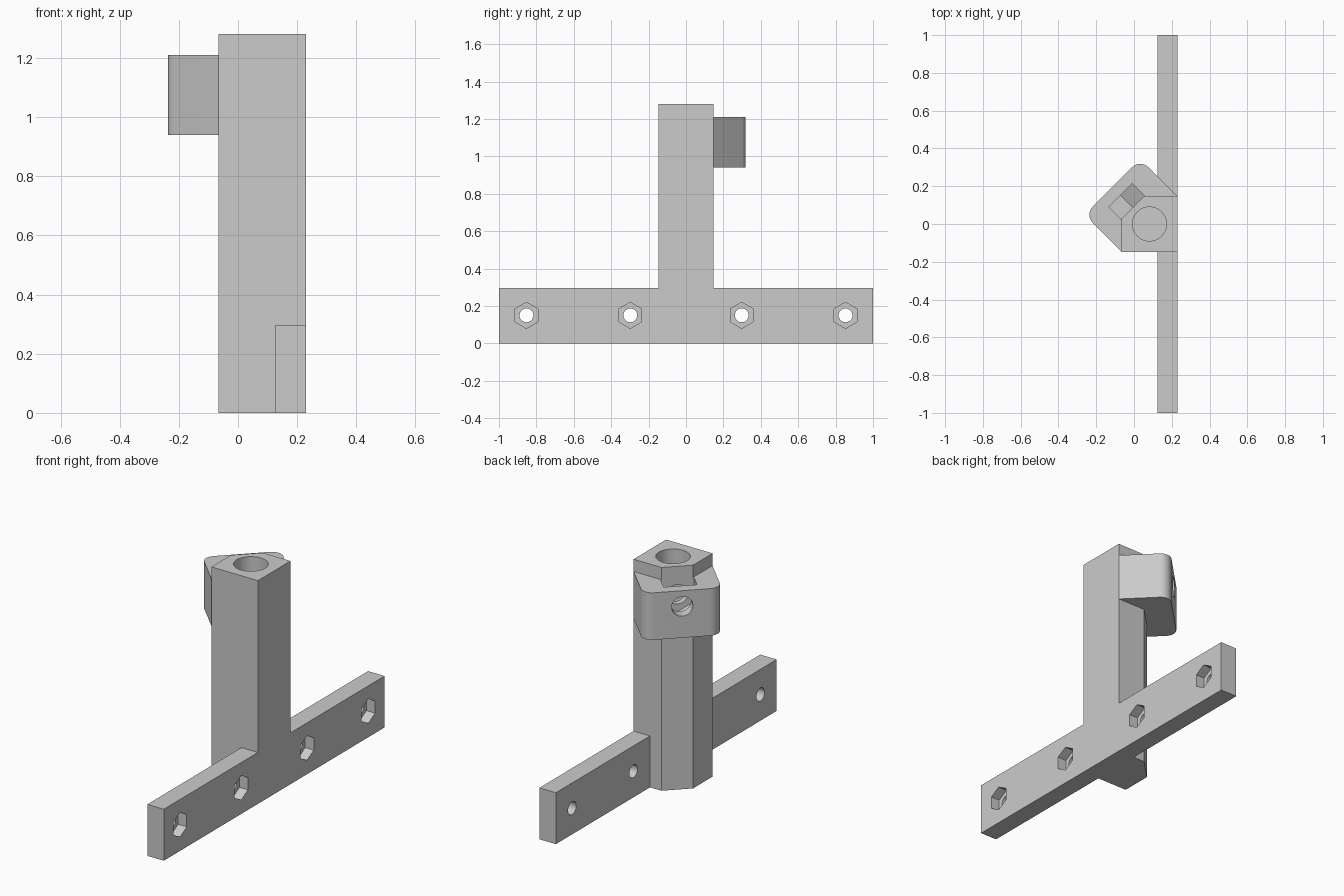
import bpy
import bmesh
from math import cos, sin, pi, radians
from mathutils import Matrix

if "Cube" in bpy.data.objects:
    bpy.data.objects.remove(bpy.data.objects["Cube"], do_unlink=True)

# Single plain grey plastic
grey = bpy.data.materials.new("plain_grey")
grey.use_nodes = True
grey.diffuse_color = (0.6, 0.6, 0.6, 1)
grey.node_tree.nodes["Principled BSDF"].inputs["Base Color"].default_value = grey.diffuse_color


def prism(name, points, low, high, matrix=Matrix()):
    """Extrude a flat outline between two heights, then place it."""
    bm = bmesh.new()
    face = bm.faces.new([bm.verts.new((x, y, low)) for x, y in points])
    side = bmesh.ops.extrude_face_region(bm, geom=[face])["geom"]
    for v in side:
        if isinstance(v, bmesh.types.BMVert):
            v.co.z = high
    bm.transform(matrix)
    bmesh.ops.recalc_face_normals(bm, faces=bm.faces)
    mesh = bpy.data.meshes.new(name)
    bm.to_mesh(mesh)
    bm.free()
    mesh.materials.append(grey)
    obj = bpy.data.objects.new(name, mesh)
    bpy.context.collection.objects.link(obj)
    return obj


def arc(cx, cy, r, start, end, n):
    steps = [radians(start + (end - start) * i / n) for i in range(n + 1)]
    return [(cx + r * cos(a), cy + r * sin(a)) for a in steps]


def ring(r, n):
    return arc(0, 0, r, 0, 360, n)[:-1]


def rect(x0, x1, y0, y1):
    return [(x0, y0), (x1, y0), (x1, y1), (x0, y1)]


def combine(target, other, operation):
    """Apply a boolean and remove the helper."""
    mod = target.modifiers.new(operation, 'BOOLEAN')
    mod.operation = operation
    mod.solver = 'EXACT'
    mod.object = other
    bpy.context.view_layer.objects.active = target
    bpy.ops.object.modifier_apply(modifier=mod.name)
    bpy.data.objects.remove(other, do_unlink=True)


MID = 0.082            # post axis along x
HALF = 0.1475          # half the post width
LEFT, RIGHT = MID - HALF, MID + HALF
CUT = 0.118            # size of the post's bevelled corner
BOLT_Z = 1.12

axis = Matrix.Translation((MID, 0, 0))
diagonal = axis @ Matrix.Rotation(pi / 4, 4, 'Z')      # local y points at the bevel
outward = diagonal @ Matrix.Rotation(pi / 2, 4, 'X')   # local -z points at the bevel

# Upright post with one bevelled corner
bracket = prism("rod_bracket", [(LEFT, -HALF), (RIGHT, -HALF), (RIGHT, HALF),
                                (LEFT + CUT, HALF), (LEFT, HALF - CUT)], 0, 1.28)

# Horizontal mounting bar
combine(bracket, prism("mounting_bar", rect(0.125, RIGHT, -1, 1), 0, 0.295), 'UNION')

# Clamp block with rounded outer corners
w, d, r = 0.208, 0.277, 0.06
block = ([(-w, 0), (w, 0)] + arc(w - r, d - r, r, 0, 90, 12)
         + arc(r - w, d - r, r, 90, 180, 12))
combine(bracket, prism("clamp_block", block, 0.94, 1.21, diagonal), 'UNION')

# Blind bore for the rod
combine(bracket, prism("rod_bore", ring(0.09, 64), 0.3, 1.4, axis), 'DIFFERENCE')

# Nut slot, open at the top and pointed at the bottom
s = 0.088
slot = [(-s, 1.25), (-s, BOLT_Z - 0.05), (0, BOLT_Z - 0.1),
        (s, BOLT_Z - 0.05), (s, 1.25)]
combine(bracket, prism("nut_slot", slot, -0.217, -0.125, outward), 'DIFFERENCE')

# Clamp screw hole into the bore
screw = outward @ Matrix.Translation((0, BOLT_Z, 0))
combine(bracket, prism("screw_hole", ring(0.056, 48), -0.4, -0.02, screw), 'DIFFERENCE')

# Bolt holes with hexagonal recesses
for y in (-0.853, -0.298, 0.298, 0.853):
    place = Matrix.Translation((0, y, 0.15)) @ Matrix.Rotation(pi / 2, 4, 'Y')
    combine(bracket, prism("bolt_hole", ring(0.037, 32), 0.05, 0.4, place), 'DIFFERENCE')
    combine(bracket, prism("hex_recess", ring(0.07, 6), 0.175, 0.3, place), 'DIFFERENCE')

# Smooth round walls, crisp edges
bpy.ops.object.select_all(action='DESELECT')
bracket.select_set(True)
bpy.context.view_layer.objects.active = bracket
bpy.ops.object.shade_smooth_by_angle(angle=radians(30))
